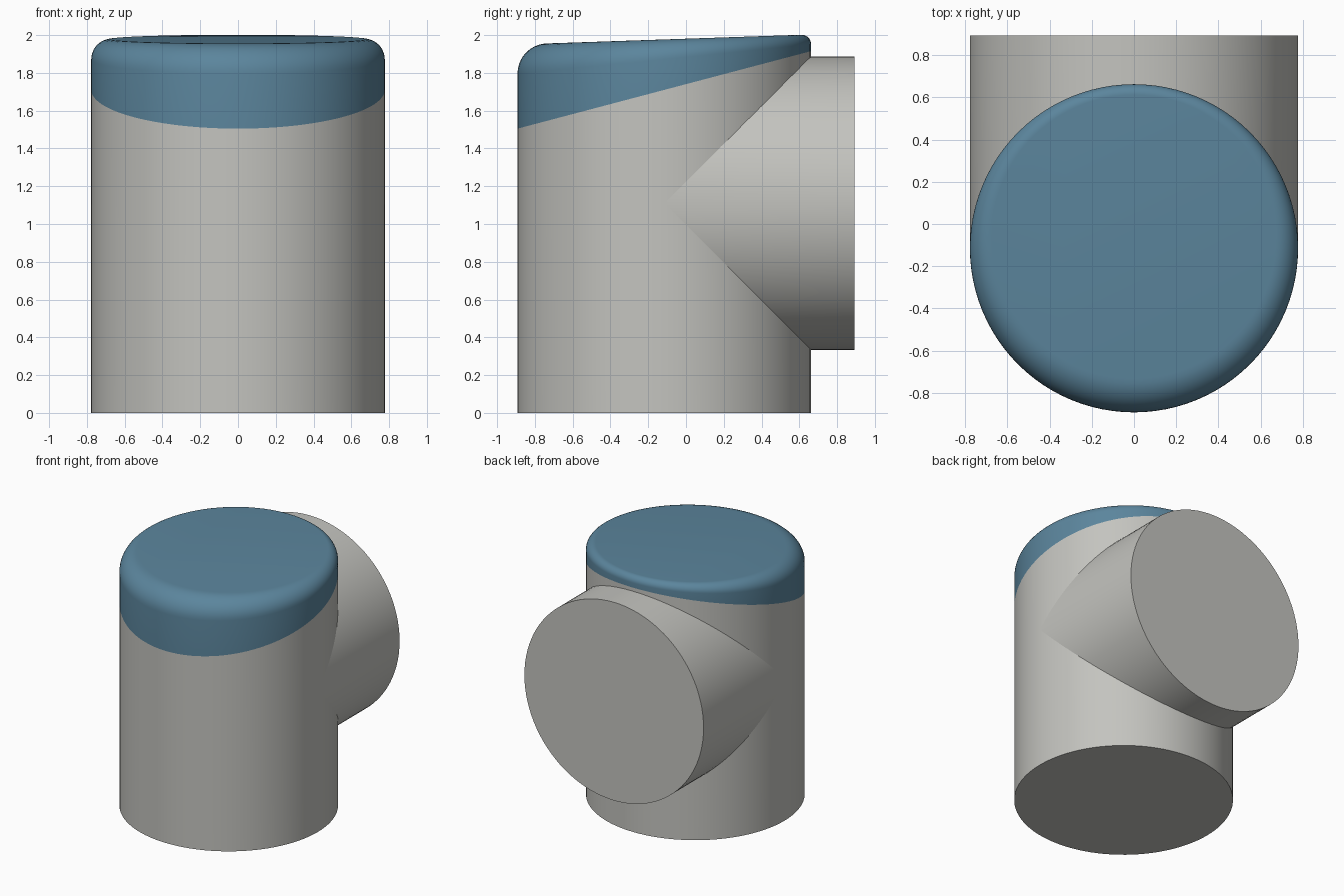
import bpy, bmesh
from math import sin, cos, pi, radians

if "Cube" in bpy.data.objects:
    bpy.data.objects.remove(bpy.data.objects["Cube"], do_unlink=True)

SEG = 96
R = 0.777          # radius shared by body and branch
CY = -0.115        # y of the upright axis
BRANCH_Z = 1.11    # height of the branch axis
BACK_Y = 0.892     # open end of the branch
ANGLES = [2 * pi * i / SEG for i in range(SEG)]


def make_material(name, rgb):
    mat = bpy.data.materials.new(name)
    mat.use_nodes = True
    mat.diffuse_color = (*rgb, 1)
    mat.node_tree.nodes["Principled BSDF"].inputs["Base Color"].default_value = (*rgb, 1)
    return mat


def loft(name, rings, mat, close_start=True, close_end=True):
    """Skin a list of equal-length point rings into one smooth object."""
    bm = bmesh.new()
    loops = [[bm.verts.new(p) for p in ring] for ring in rings]
    for a, b in zip(loops, loops[1:]):
        for i in range(SEG):
            j = (i + 1) % SEG
            bm.faces.new((a[i], a[j], b[j], b[i]))
    if close_start:
        bm.faces.new(loops[0][::-1])
    if close_end:
        bm.faces.new(loops[-1])
    bmesh.ops.recalc_face_normals(bm, faces=bm.faces)
    mesh = bpy.data.meshes.new(name)
    bm.to_mesh(mesh)
    bm.free()
    mesh.materials.append(mat)
    obj = bpy.data.objects.new(name, mesh)
    bpy.context.collection.objects.link(obj)
    bpy.ops.object.select_all(action='DESELECT')
    obj.select_set(True)
    bpy.context.view_layer.objects.active = obj
    bpy.ops.object.shade_smooth_by_angle(angle=radians(30))
    return obj


def seam_z(y):
    """Tilted plane between body and cap."""
    return 1.71 + 0.264 * (y - CY)


def top_z(y):
    """Gently sloping top of the cap."""
    return 1.977 + 0.034 * (y - CY)


def upright_ring(height, inset=lambda a: 0):
    ring = []
    for a in ANGLES:
        r = R - inset(a)
        y = CY + r * sin(a)
        ring.append((r * cos(a), y, height(a, y)))
    return ring


grey = make_material("light grey", (0.55, 0.55, 0.52))
blue = make_material("slate blue", (0.105, 0.235, 0.335))

# Upright body, cut off at the tilted seam
loft("body", [upright_ring(lambda a, y: 0),
              upright_ring(lambda a, y: seam_z(y))], grey, close_end=False)

# Side branch, mitred where it meets the body
mitre = [(R * cos(a), CY + R * abs(sin(a)), BRANCH_Z + R * sin(a)) for a in ANGLES]
end = [(x, BACK_Y, z) for x, y, z in mitre]
loft("branch", [mitre, end], grey, close_start=False)


# Cap with a rounded rim that is broad at the front and tight at the back
def rim(a):
    return 0.105 - 0.055 * sin(a)


def rim_ring(t):
    def height(a, y):
        inner_y = CY + (R - rim(a)) * sin(a)
        return top_z(inner_y) - rim(a) * (1 - sin(t))
    return upright_ring(height, lambda a: rim(a) * (1 - cos(t)))


STEPS = 10
rings = [upright_ring(lambda a, y: seam_z(y))]
rings += [rim_ring(pi / 2 * k / STEPS) for k in range(STEPS + 1)]
loft("cap", rings, blue)
